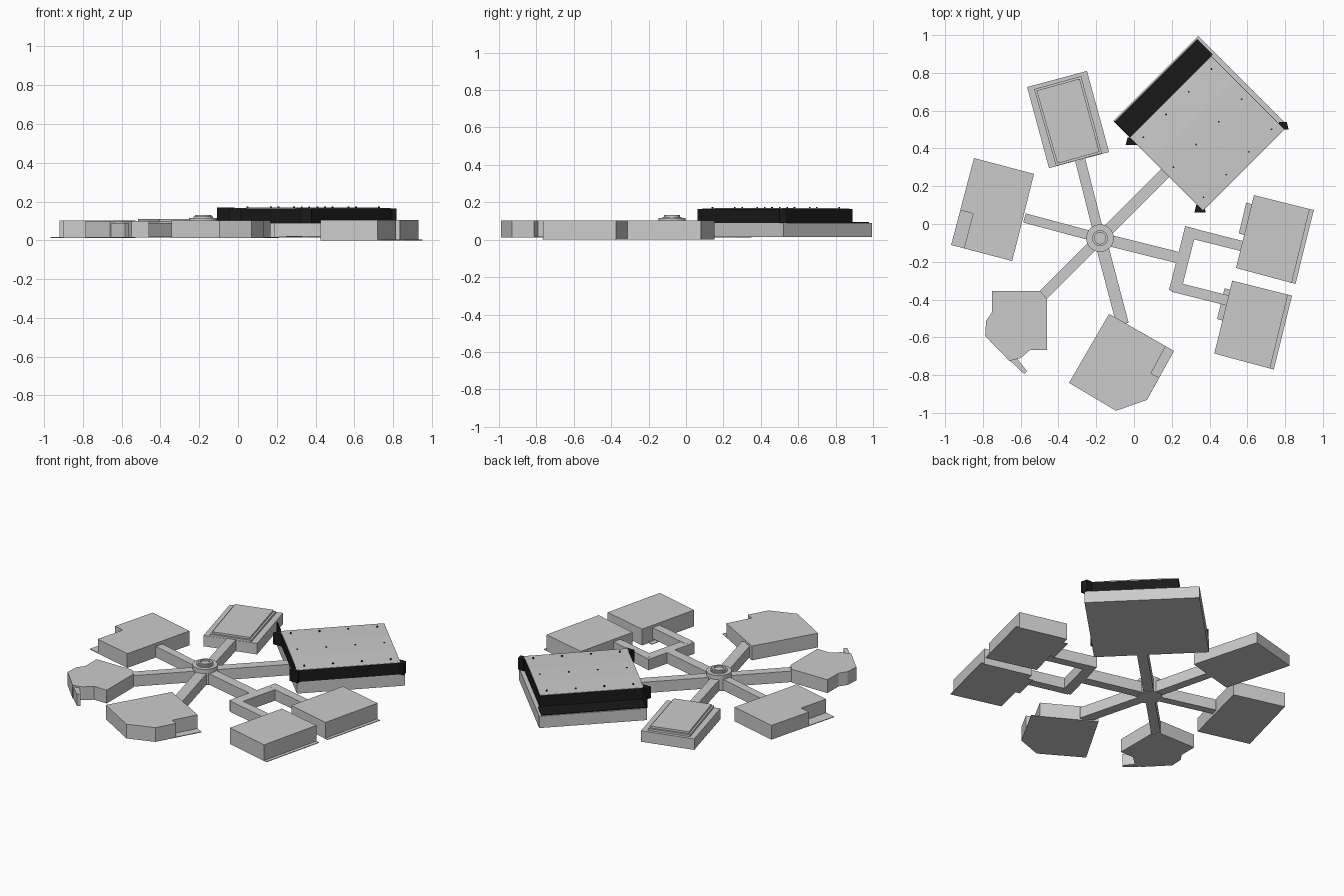
import bpy, bmesh, math
from mathutils import Vector

if "Cube" in bpy.data.objects:
    bpy.data.objects.remove(bpy.data.objects["Cube"])

black = bpy.data.materials.new("black_cladding")
black.diffuse_color = (0.01, 0.01, 0.01, 1)
black.use_nodes = True
black.node_tree.nodes["Principled BSDF"].inputs["Base Color"].default_value = black.diffuse_color


def finish(name, bm, mat=None):
    bmesh.ops.recalc_face_normals(bm, faces=bm.faces)
    me = bpy.data.meshes.new(name)
    bm.to_mesh(me)
    bm.free()
    ob = bpy.data.objects.new(name, me)
    bpy.context.collection.objects.link(ob)
    if mat:
        me.materials.append(mat)
    return ob


def prism(name, pts, z0, z1, mat=None):
    """Extrude a plan outline from z0 to z1."""
    bm = bmesh.new()
    f = bm.faces.new([bm.verts.new((x, y, z0)) for x, y in pts])
    r = bmesh.ops.extrude_face_region(bm, geom=[f])
    bmesh.ops.translate(bm, vec=(0, 0, z1 - z0),
                        verts=[v for v in r["geom"] if isinstance(v, bmesh.types.BMVert)])
    return finish(name, bm, mat)


def beam(name, a, b, w, z0=0.018, z1=0.088):
    """Straight corridor between two plan points."""
    a, b = Vector(a), Vector(b)
    d = (b - a).normalized()
    n = Vector((-d.y, d.x)) * w / 2
    return prism(name, [a + n, b + n, b - n, a - n], z0, z1)


def circle(c, r, n=32):
    return [(c[0] + r * math.cos(i * math.tau / n), c[1] + r * math.sin(i * math.tau / n)) for i in range(n)]


def inset(pts, d):
    """Shrink a rectangle by d on all sides."""
    p = [Vector(q) for q in pts]
    return [p[i] + (p[(i + 1) % 4] - p[i]).normalized() * d + (p[i - 1] - p[i]).normalized() * d for i in range(4)]


def uv(u, v):
    """Diagonal frame of the large hall."""
    return ((u - v) * math.sqrt(0.5), (u + v) * math.sqrt(0.5))


def rect_uv(u0, u1, v0, v1):
    return [uv(u0, v0), uv(u1, v0), uv(u1, v1), uv(u0, v1)]


# hub with raised ring
HUB = (-0.18, -0.075)
prism("hub", circle(HUB, 0.073), 0.015, 0.115)
prism("hub_collar", circle(HUB, 0.05), 0.115, 0.122)
bm = bmesh.new()
n = 32
rings = [[bm.verts.new((x, y, z)) for x, y in circle(HUB, r, n)]
         for r, z in ((0.042, 0.12), (0.042, 0.131), (0.03, 0.131), (0.03, 0.12))]
for k in range(4):
    for i in range(n):
        j = (i + 1) % n
        bm.faces.new((rings[k][i], rings[k][j], rings[(k + 1) % 4][j], rings[(k + 1) % 4][i]))
finish("hub_ring", bm)

# corridors from the hub
for name, end, w in (("hall_corridor", (0.18, 0.285), 0.06), ("north_corridor", (-0.285, 0.34), 0.055),
                     ("west_corridor", (-0.58, 0.032), 0.05), ("southwest_corridor", (-0.49, -0.385), 0.055),
                     ("south_corridor", (-0.06, -0.53), 0.065), ("east_corridor", (0.25, -0.182), 0.06)):
    beam(name, HUB, end, w)
# forked east corridor
beam("fork_cross", (0.302, -0.019), (0.216, -0.357), 0.063)
beam("fork_upper_arm", (0.286, -0.045), (0.58, -0.119), 0.055, 0.0185, 0.0885)
beam("fork_lower_arm", (0.206, -0.332), (0.5, -0.406), 0.055, 0.0185, 0.0885)

# large hall: base, black upper storey, porch floor, end fin, faceted roof
prism("hall_base", rect_uv(0.31, 0.944, -0.205, 0.463), 0.015, 0.09)
prism("hall_upper", rect_uv(0.307, 0.919, -0.208, 0.34), 0.09, 0.163, black)
prism("hall_porch_floor", rect_uv(0.312, 0.93, 0.34, 0.455), 0.09, 0.094, black)
prism("hall_end_fin", rect_uv(0.307, 0.314, 0.34, 0.46), 0.09, 0.168, black)
bm = bmesh.new()
prof = [(-0.206, 0.162), (-0.206, 0.165), (-0.03, 0.17), (0.17, 0.17), (0.339, 0.165), (0.339, 0.162)]
ends = [[bm.verts.new((*uv(u, v), z)) for v, z in prof] for u in (0.309, 0.917)]
for e in ends:
    bm.faces.new(e)
for i in range(6):
    j = (i + 1) % 6
    bm.faces.new((ends[0][i], ends[0][j], ends[1][j], ends[1][i]))
finish("hall_roof", bm)
for i, (u, v) in enumerate(((0.305, -0.19), (0.925, -0.19), (0.3, 0.32))):
    x, y = uv(u, v)
    prism(f"hall_corner_post_{i}", [(x - 0.03, y - 0.02), (x + 0.03, y - 0.02), (x + 0.02, y + 0.02),
                                    (x - 0.02, y + 0.02)], 0.09, 0.163, black)
# small roof studs
for i in range(4):
    for j in range(3):
        x, y = uv(0.36 + 0.17 * i, -0.16 + 0.225 * j)
        prism("roof_stud", circle((x, y), 0.005, 6), 0.163, 0.174, black)

# north pod with stepped roof
north = [(-0.566, 0.725), (-0.45, 0.296), (-0.132, 0.381), (-0.249, 0.81)]
prism("north_pod", north, 0.015, 0.085)
inner = [(-0.529, 0.714), (-0.413, 0.307), (-0.17, 0.374), (-0.28, 0.783)]
prism("north_pod_step", inner, 0.085, 0.098)
prism("north_pod_roof", inset(inner, 0.011), 0.098, 0.11)

# west pod with open porch corner on a thin floor sheet
prism("west_pod", [(-0.847, 0.349), (-0.529, 0.265), (-0.645, -0.196), (-0.9, -0.129),
                   (-0.852, 0.055), (-0.92, 0.073)], 0.015, 0.103)
prism("west_pod_floor", [(-0.847, 0.349), (-0.529, 0.265), (-0.645, -0.196), (-0.968, -0.111)], 0.012, 0.016)

# south pod with chamfered corner and open porch
prism("south_pod", [(-0.132, -0.476), (0.168, -0.647), (0.09, -0.79), (0.133, -0.814), (0.069, -0.931),
                    (-0.095, -0.989), (-0.344, -0.841)], 0.015, 0.103)
prism("south_pod_floor", [(-0.132, -0.476), (0.212, -0.672), (0.069, -0.931), (-0.095, -0.989),
                          (-0.344, -0.841)], 0.012, 0.016)

# southwest pod with angled walls and a door leaf
prism("southwest_pod", [(-0.751, -0.354), (-0.497, -0.354), (-0.46, -0.397), (-0.46, -0.667), (-0.55, -0.667),
                        (-0.6, -0.71), (-0.66, -0.725), (-0.788, -0.593), (-0.783, -0.513),
                        (-0.751, -0.466)], 0.015, 0.1)
prism("southwest_door", [(-0.66, -0.72), (-0.582, -0.794), (-0.566, -0.78), (-0.62, -0.71)], 0.015, 0.09)

# paired east pods with floor sheets and side ledges
for name, dx, dy in (("upper_east_pod", 0, 0), ("lower_east_pod", -0.115, -0.453)):
    def at(pts):
        return [(x + dx, y + dy) for x, y in pts]
    prism(name, at([(0.635, 0.153), (0.93, 0.079), (0.835, -0.312), (0.54, -0.233)]), 0.001, 0.104)
    prism(name + "_floor", at([(0.635, 0.153), (0.952, 0.074), (0.855, -0.317), (0.54, -0.233)]), 0, 0.004)
    prism(name + "_ledge", at([(0.594, 0.113), (0.63, 0.104), (0.592, -0.06), (0.555, -0.05)]), 0.001, 0.005)
